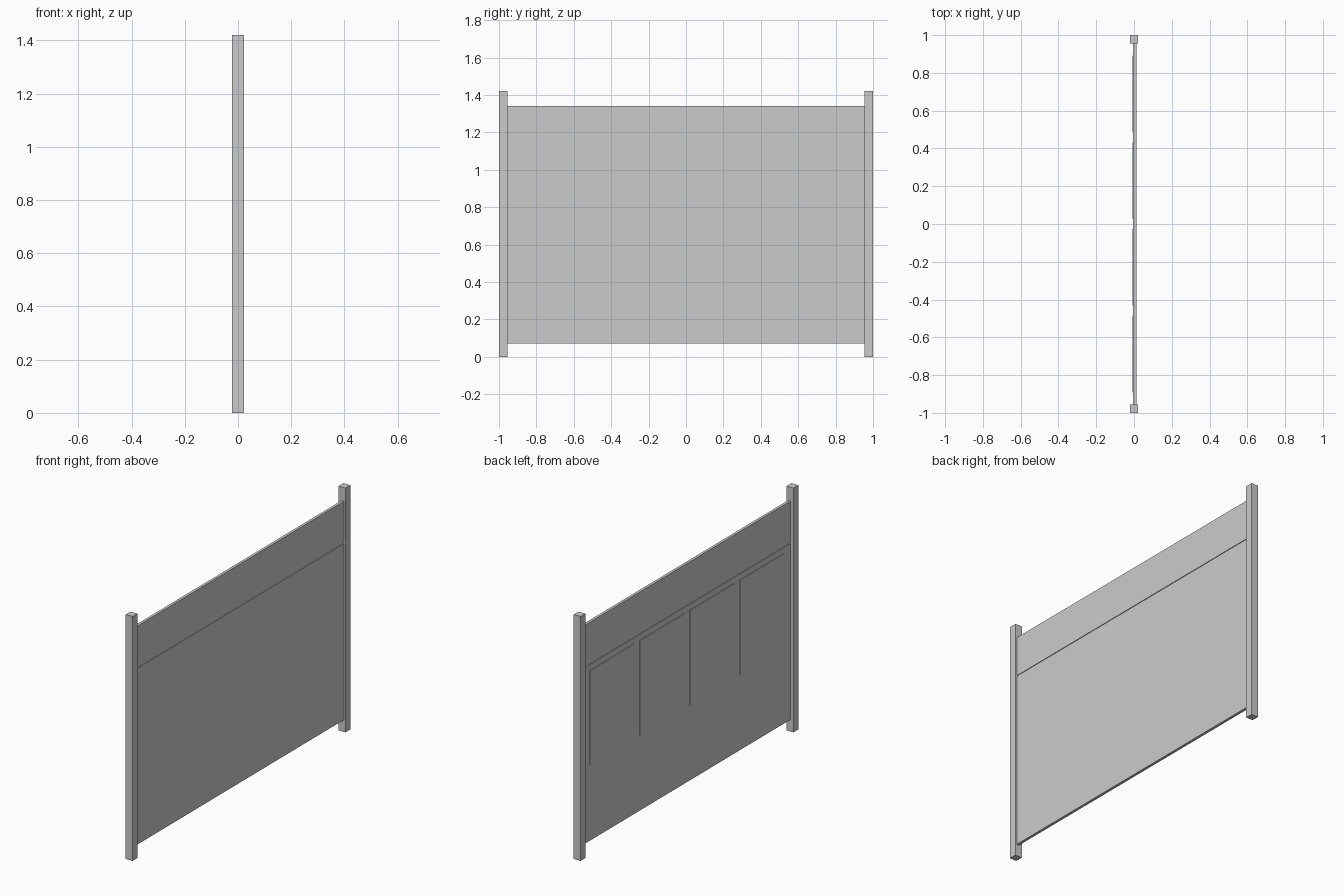
import bpy

# Remove the default cube only
cube = bpy.data.objects.get("Cube")
if cube:
    bpy.data.objects.remove(cube, do_unlink=True)

# Single flat colour
grey = bpy.data.materials.new("plain_grey")
grey.use_nodes = True
colour = (0.6, 0.6, 0.6, 1)
grey.diffuse_color = colour
grey.node_tree.nodes["Principled BSDF"].inputs["Base Color"].default_value = colour


def box(name, low, high):
    """Axis-aligned box between two corners."""
    centre = [(a + b) / 2 for a, b in zip(low, high)]
    bpy.ops.mesh.primitive_cube_add(size=1, location=centre)
    obj = bpy.context.object
    obj.name = name
    obj.scale = [b - a for a, b in zip(low, high)]
    bpy.ops.object.transform_apply(location=False, rotation=False, scale=True)
    obj.data.materials.append(grey)
    return obj


POST_HALF = 0.022
POST_INNER = 0.955
POST_TOP = 1.42
BACK, FACE = -0.004, 0.012
BOTTOM, JOINT, TOP = 0.07, 1.1, 1.34
GAP = 0.006
GROOVE = 0.004

# End posts
box("front_post", (-POST_HALF, -1, 0), (POST_HALF, -POST_INNER, POST_TOP))
box("back_post", (-POST_HALF, POST_INNER, 0), (POST_HALF, 1, POST_TOP))

# Two boards joined by a recessed strip that leaves a groove on both faces
box("lower_board", (BACK, -POST_INNER, BOTTOM), (FACE, POST_INNER, JOINT - GAP))
box("upper_board", (BACK, -POST_INNER, JOINT + GAP), (FACE, POST_INNER, TOP))
box("joint_strip", (BACK + GROOVE, -POST_INNER, JOINT - GAP),
    (FACE - GROOVE, POST_INNER, JOINT + GAP))

# Four thin raised panels on one face
WIDTH, PITCH = 0.406, 0.459
for i in range(4):
    y = (i - 1.5) * PITCH
    box(f"raised_panel_{i + 1}", (BACK - GROOVE, y - WIDTH / 2, 0.51),
        (BACK + GROOVE / 2, y + WIDTH / 2, 1.06))
